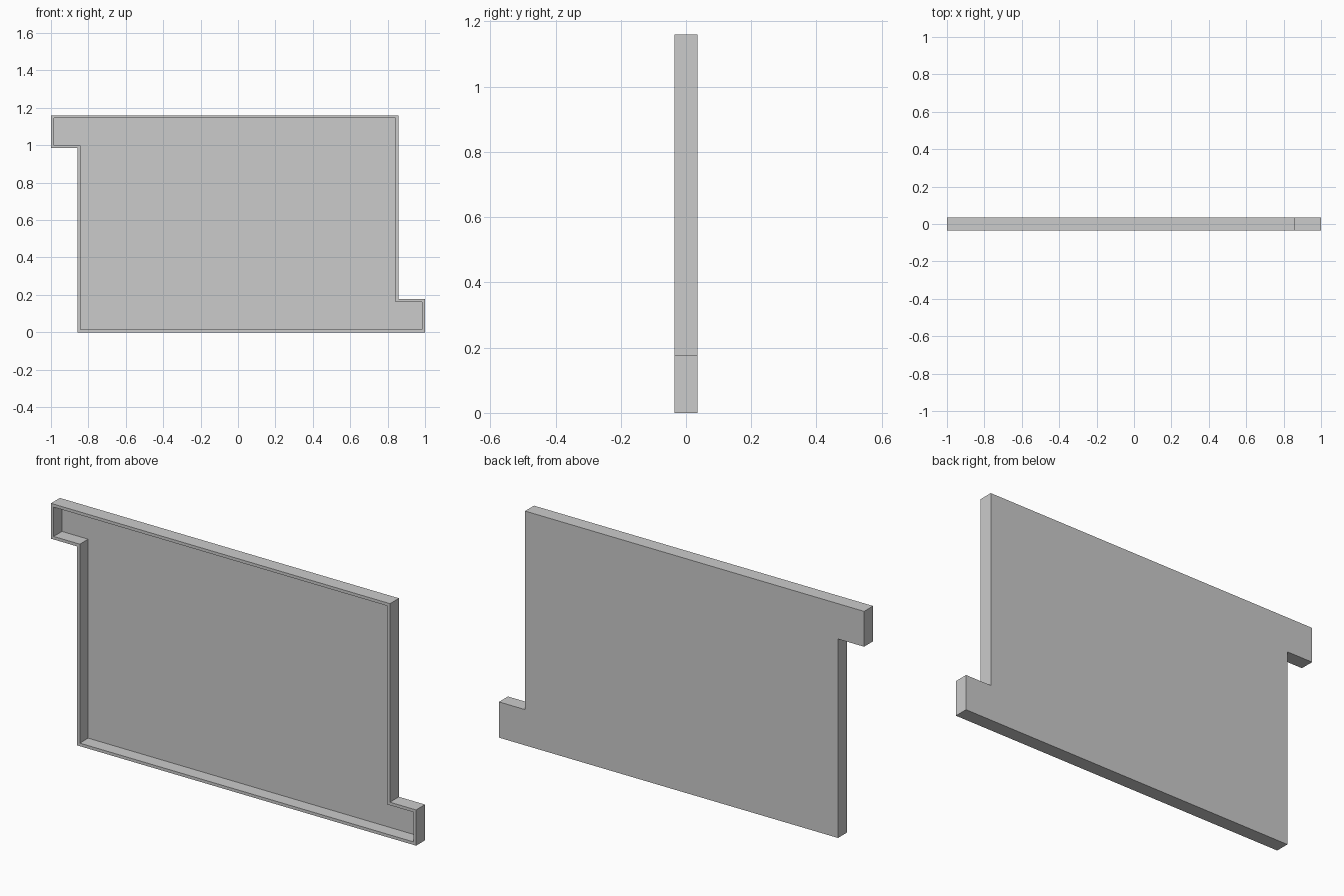
import bpy
import bmesh

if "Cube" in bpy.data.objects:
    bpy.data.objects.remove(bpy.data.objects["Cube"])

HALF_DEPTH = 0.035
RIM = 0.015
BACK = 0.005

# Front outline: a panel with a tab at upper left and lower right
outline = [(-0.857, 0), (1, 0), (1, 0.177), (0.857, 0.177),
           (0.857, 1.16), (-1, 1.16), (-1, 0.985), (-0.857, 0.985)]

bm = bmesh.new()
front = bm.faces.new([bm.verts.new((x, -HALF_DEPTH, z)) for x, z in outline])
bm.normal_update()

# Solid slab: back face and outer walls
back = [bm.verts.new((x, HALF_DEPTH, z)) for x, z in outline]
bm.faces.new(back[::-1])
front_verts = list(front.verts)
for i in range(len(back)):
    j = (i + 1) % len(back)
    bm.faces.new((front_verts[i], back[i], back[j], front_verts[j]))
bmesh.ops.recalc_face_normals(bm, faces=bm.faces[:])

# Thin rim around a deep recess on the front
bmesh.ops.inset_region(bm, faces=[front], thickness=RIM, use_even_offset=True)
floor = bmesh.ops.extrude_discrete_faces(bm, faces=[front])["faces"][0]
for v in floor.verts:
    v.co.y = HALF_DEPTH - BACK
bmesh.ops.recalc_face_normals(bm, faces=bm.faces[:])

mesh = bpy.data.meshes.new("tray_panel")
bm.to_mesh(mesh)
bm.free()
bpy.context.collection.objects.link(bpy.data.objects.new("tray_panel", mesh))
